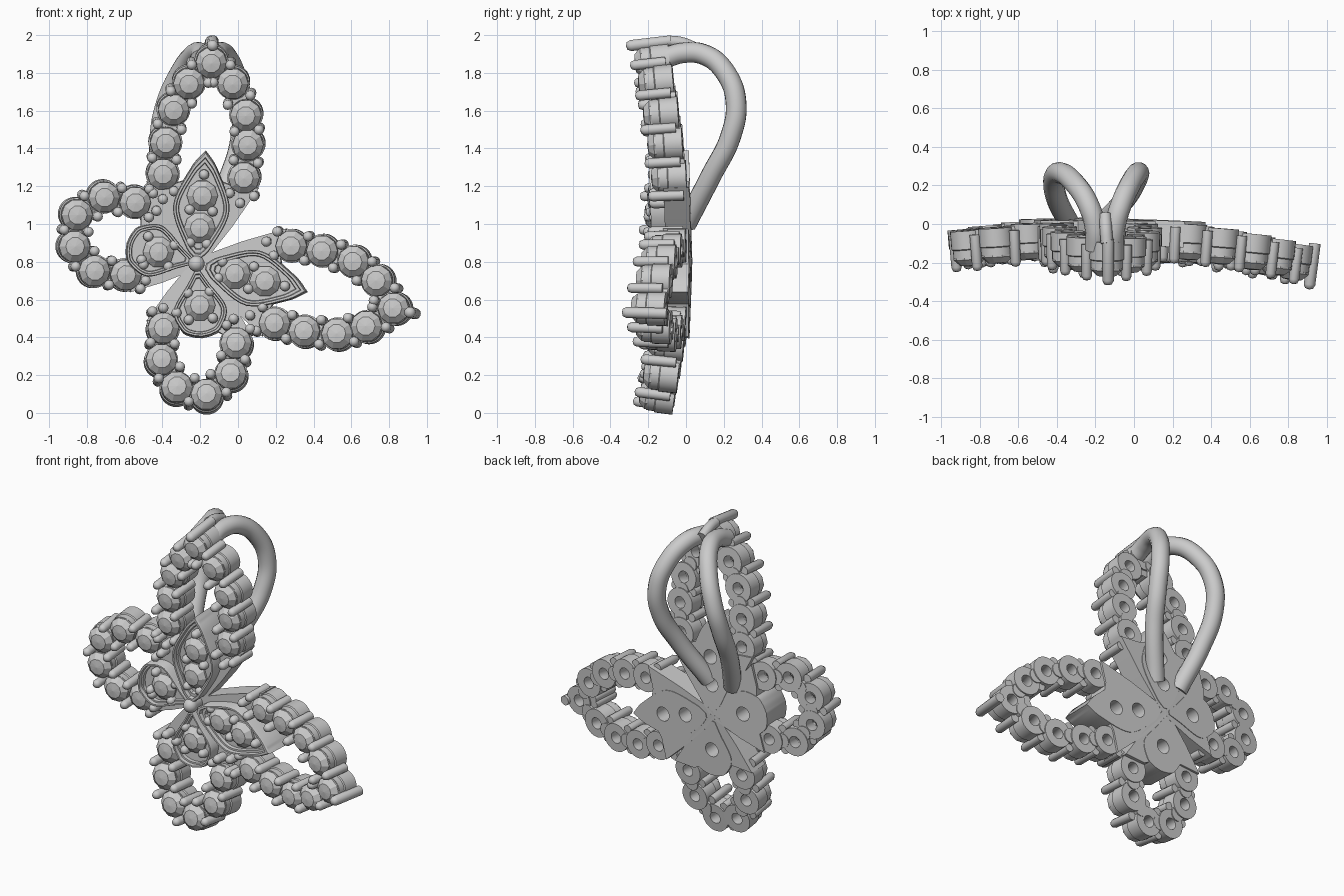
import bpy, bmesh, math
from mathutils import Vector, Matrix

if "Cube" in bpy.data.objects:
    bpy.data.objects.remove(bpy.data.objects["Cube"])

HUB = Vector((-0.22, 0.79))

# petal styles: half-width profile (t, w), stone positions t, bead positions (t, w)
LEAF = dict(prof=[(0, .015), (.12, .07), (.47, .15), (.83, .072), (1, 0)],
            gems=(.285, .59), beads=[(.45, .062), (.79, 0), (.14, .045)])
DROP = dict(prof=[(0, .012), (.2, .055), (.58, .14), (.88, .105), (.97, .055), (1, 0)],
            gems=(.53,), beads=[(.74, .066), (.33, .06)])

# cross-sections as (radius, depth towards the front)
SEAT = [(.036, 0), (.09, 0), (.09, .095), (.083, .10), (.083, .14), (.075, .14), (.036, .07)]
STONE = [(0, .05), (.083, .135), (.083, .15), (.05, .182), (0, .188)]
PRONG = [(0, .02), (.027, .02), (.027, .185), (.019, .204), (0, .21)]
TIP = [(0, -.03), (.03, -.03), (.03, .185), (.02, .205), (0, .21)]
LINK = [(0, .001), (.046, .001), (.046, .094), (0, .094)]
HOLE = [(0, -.2), (.045, -.2), (.045, .3), (0, .3)]


def frame(p, k):
    """Local frame on the curled wing surface, z axis towards the front."""
    d = Vector(p) - HUB
    n = Vector((-k * d.x, -1, -k * d.y)).normalized()
    u = Vector((1, 0, 0))
    u = (u - n * u.dot(n)).normalized()
    m = Matrix((u, n.cross(u), n)).transposed().to_4x4()
    m.translation = (p[0], .03 - k * d.length_squared, p[1])
    return m


def flat(pts, m, depth):
    """Lay front-view points on the plane of frame m, raised by depth."""
    o, n = m.translation, m.col[2].to_3d()
    return [Vector((p[0], o.y - (n.x * (p[0] - o.x) + n.z * (p[1] - o.z)) / n.y, p[1])) + n * depth for p in pts]


def lathe(bm, prof, n, m, closed=False):
    rings = []
    for r, d in prof:
        angles = [math.tau * i / n for i in range(n if r else 1)]
        rings.append([bm.verts.new(m @ Vector((r * math.cos(a), r * math.sin(a), d))) for a in angles])
    for a, b in zip(rings, rings[1:] + (rings[:1] if closed else [])):
        for i in range(n):
            q = [a[i % len(a)], a[(i + 1) % len(a)], b[(i + 1) % len(b)], b[i % len(b)]]
            bm.faces.new(list(dict.fromkeys(q)))


def stack(bm, loops):
    """Closed solid from a stack of equal loops with flat ends."""
    vs = [[bm.verts.new(c) for c in l] for l in loops]
    n = len(vs[0])
    for a, b in zip(vs, vs[1:]):
        for i in range(n):
            bm.faces.new((a[i], a[(i + 1) % n], b[(i + 1) % n], b[i]))
    bm.faces.new(vs[0][::-1])
    bm.faces.new(vs[-1])


def shade(me, angle):
    me.shade_smooth()
    me.set_sharp_from_angle(angle=math.radians(angle))


def finish(name, bm, smooth=35):
    bmesh.ops.recalc_face_normals(bm, faces=bm.faces)
    me = bpy.data.meshes.new(name)
    bm.to_mesh(me)
    bm.free()
    if smooth:
        shade(me, smooth)
    ob = bpy.data.objects.new(name, me)
    bpy.context.collection.objects.link(ob)
    return ob


def drill(ob, cutter):
    mod = ob.modifiers.new("holes", 'BOOLEAN')
    mod.operation, mod.solver, mod.object = 'DIFFERENCE', 'EXACT', cutter
    me = bpy.data.meshes.new_from_object(ob.evaluated_get(bpy.context.evaluated_depsgraph_get()))
    ob.modifiers.clear()
    shade(me, 30)
    ob.data = me


def spline(pts, steps=6):
    pts = [Vector(p) for p in pts]
    ext = [2 * pts[0] - pts[1]] + pts + [2 * pts[-1] - pts[-2]]
    out = []
    for a, b, c, d in zip(ext, ext[1:], ext[2:], ext[3:]):
        for s in range(steps):
            t = s / steps
            out.append(.5 * (2 * b + (c - a) * t + (2 * a - 5 * b + 4 * c - d) * t * t
                             + (3 * b - a - 3 * c + d) * t ** 3))
    return out + [pts[-1]]


def spread(pts, n):
    """n evenly spaced points along a smooth path."""
    line = spline(pts, 20)
    run = [0]
    for a, b in zip(line, line[1:]):
        run.append(run[-1] + (b - a).length)
    return [line[min(range(len(run)), key=lambda j: abs(run[j] - run[-1] * i / (n - 1)))] for i in range(n)]


def build_wing(wing, k, count, path, base, tip, style):
    st, base, tip = spread(path, count), Vector(base), Vector(tip)
    ax = tip - base
    fwd = ax.normalized()
    side = Vector((-fwd.y, fwd.x))

    def at(t, w):
        return base + ax * t + side * w

    gems = [at(t, 0) for t in style["gems"]]
    plane = frame(at(.5, 0), k)
    # base plate outline: hub to the first and last stones, crossing under the petal
    if (st[0] - base).dot(side) < 0:
        side = -side
    c1, c2 = st[0] - fwd * .05 + side * .08, st[-1] - fwd * .05 - side * .08
    outline = [HUB + side * .03, HUB.lerp(c1, .5) + side * .025, c1, c1 - side * .14, at(.78, 0),
               c2 + side * .14, c2, HUB.lerp(c2, .5) - side * .025, HUB - side * .03]
    beads = [at(t, w * s) for t, w in style["beads"] for s in ((1, -1) if w else (1,))]
    beads += [HUB.lerp(c1, .8) - side * .03, HUB.lerp(c2, .8) + side * .03]

    # scalloped row of drilled seats with links filling between them
    bm = bmesh.new()
    for p in st:
        lathe(bm, SEAT, 28, frame(p, k), True)
    for a, b in zip(st, st[1:]):
        lathe(bm, LINK, 16, frame((a + b) / 2, k))
    finish(wing + "_wing_seats", bm)
    # faceted stones
    bm = bmesh.new()
    for p in st:
        lathe(bm, STONE, 10, frame(p, k))
    for p in gems:
        lathe(bm, STONE, 10, frame(p, k) @ Matrix.Translation((0, 0, .03)))
    finish(wing + "_wing_stones", bm, 0)
    # prong pairs between stones, petal beads and tip tube
    bm = bmesh.new()
    chain = [2 * st[0] - st[1]] + st + [2 * st[-1] - st[-2]]
    for a, b in zip(chain, chain[1:]):
        t = (b - a).normalized()
        for s in (-.066, .066):
            lathe(bm, PRONG, 12, frame((a + b) / 2 + s * Vector((-t.y, t.x)), k))
    for p in beads:
        lathe(bm, PRONG, 12, frame(p, k))
    if style is LEAF:
        lathe(bm, TIP, 14, frame(st[count // 2] + fwd * .097, k))
    finish(wing + "_wing_prongs", bm, 50)
    # hole cutter shared by plate and petal
    bm = bmesh.new()
    for p in gems:
        lathe(bm, HOLE, 24, frame(p, k))
    cutter = finish(wing + "_hole_cutter", bm)
    cutter.hide_render = True
    # base plate
    bm = bmesh.new()
    stack(bm, [flat(outline, plane, h) for h in (0, .135)])
    drill(finish(wing + "_wing_plate", bm), cutter)
    # petal with stepped raised rim
    half = spline(style["prof"])
    line = [at(t, w) for t, w in half] + [at(t, -w) for t, w in half[-2::-1]]
    mid = sum(line, Vector((0, 0))) / len(line)
    steps = ((1, -.004), (1, .198), (.97, .208), (.9, .208), (.88, .185), (.81, .185), (.79, .165))
    bm = bmesh.new()
    stack(bm, [flat([mid + (p - mid) * s for p in line], plane, h) for s, h in steps])
    drill(finish(wing + "_petal", bm), cutter)
    bpy.data.objects.remove(cutter)


def wire(name, pts, radius):
    cu = bpy.data.curves.new(name, 'CURVE')
    cu.dimensions, cu.bevel_depth, cu.bevel_resolution = '3D', radius, 5
    cu.resolution_u, cu.use_fill_caps = 10, True
    sp = cu.splines.new('BEZIER')
    sp.bezier_points.add(len(pts) - 1)
    for b, p in zip(sp.bezier_points, pts):
        b.co, b.handle_left_type, b.handle_right_type = p, 'AUTO', 'AUTO'
    ob = bpy.data.objects.new(name, cu)
    bpy.context.collection.objects.link(ob)
    me = bpy.data.meshes.new_from_object(ob.evaluated_get(bpy.context.evaluated_depsgraph_get()))
    shade(me, 40)
    bpy.data.objects.remove(ob)
    bpy.context.collection.objects.link(bpy.data.objects.new(name, me))


# wings: curl, stone count, stone path, petal base and tip, petal style
build_wing("upper", .10, 9, [(-.4, 1.27), (-.35, 1.6), (-.13, 1.87), (.05, 1.57), (.035, 1.25)],
           (-.215, .82), (-.17, 1.39), LEAF)
build_wing("right", .115, 9, [(.29, .885), (.61, .81), (.84, .55), (.52, .41), (.2, .47)],
           (-.165, .775), (.37, .64), LEAF)
build_wing("left", .13, 6, [(-.55, 1.12), (-.71, 1.15), (-.86, 1.06), (-.88, .89), (-.77, .75), (-.6, .73)],
           (-.24, .8), (-.59, .9), DROP)
build_wing("lower", .18, 6, [(-.4, .44), (-.41, .27), (-.32, .115), (-.15, .083), (-.03, .2), (-.005, .36)],
           (-.215, .75), (-.19, .395), DROP)

# centre ball on a post
bm = bmesh.new()
dome = [(.043 * math.sin(math.pi * i / 10), .2 - .043 * math.cos(math.pi * i / 10)) for i in range(4, 10)]
lathe(bm, [(0, .01), (.041, .01)] + dome + [(0, .243)], 24, frame(HUB, 0))
finish("centre_ball", bm)

# pair of bail wires: (sideways spread, y, z), mirrored about the leaning wing axis
PATH = [(.045, -.13, 1.87), (.05, -.02, 1.905), (.085, .1, 1.895), (.145, .21, 1.8), (.2, .265, 1.64),
        (.215, .235, 1.46), (.18, .135, 1.26), (.085, 0, 1)]
for name, s in (("left_bail_wire", -1), ("right_bail_wire", 1)):
    wire(name, [(-.25 + .11 * (z - 1) + s * o, y, z) for o, y, z in PATH], .055)
# tube joining the wing tip to the bail
wire("bail_bridge", [(-.14, -.1, 1.967), (-.145, -.03, 1.96), (-.15, .05, 1.93)], .032)
